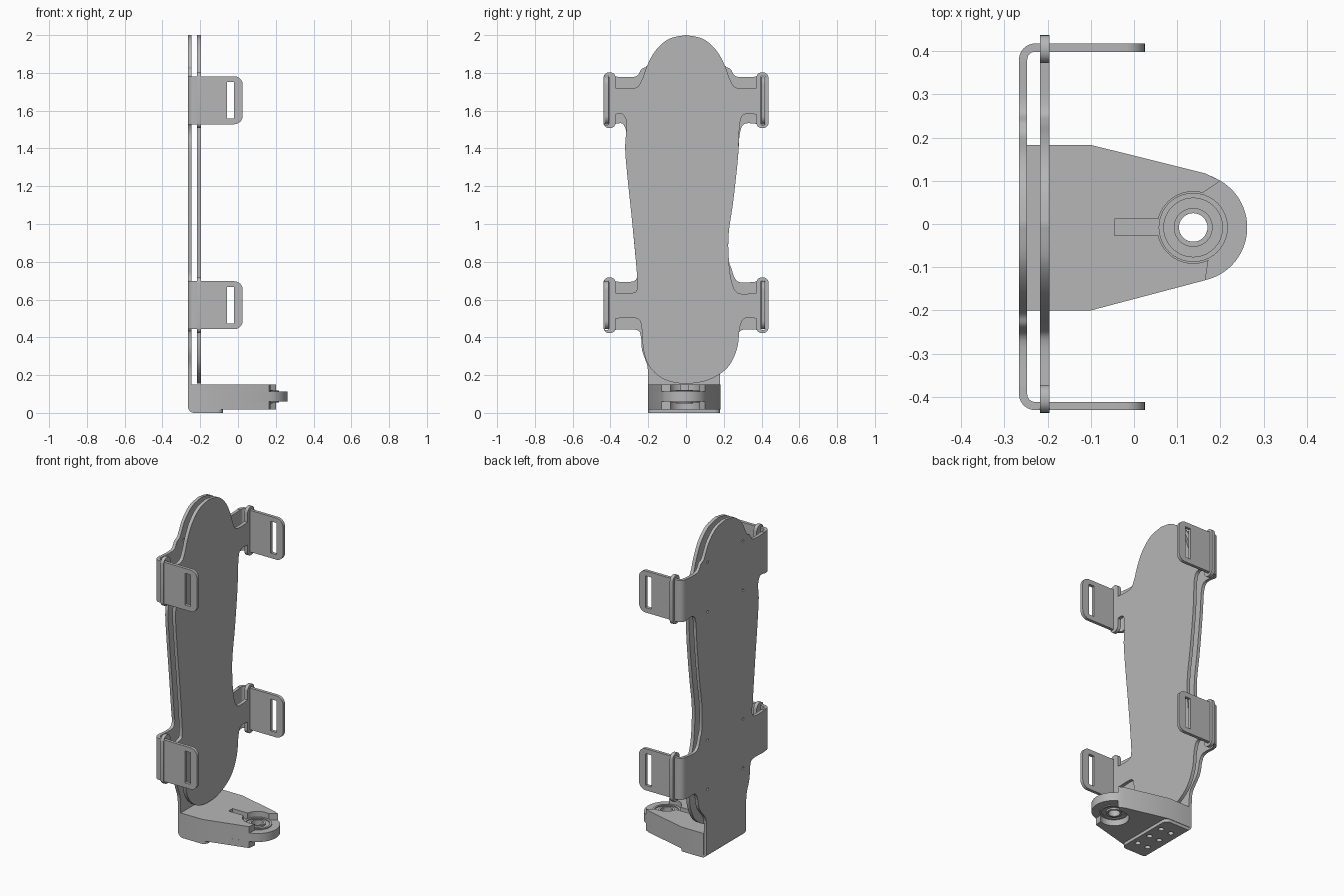
import bpy, bmesh, math
from mathutils import Matrix, Vector

if "Cube" in bpy.data.objects:
    bpy.data.objects.remove(bpy.data.objects["Cube"])

grey = bpy.data.materials.new("plain grey")
grey.use_nodes = True
colour = (0.47, 0.47, 0.47, 1)
grey.diffuse_color = colour
grey.node_tree.nodes["Principled BSDF"].inputs["Base Color"].default_value = colour

AXES = {
    "xy": ((1, 0, 0), (0, 1, 0), (0, 0, 1)),
    "yz": ((0, 1, 0), (0, 0, 1), (1, 0, 0)),
    "xz": ((1, 0, 0), (0, 0, 1), (0, -1, 0)),
}


def slab(name, loops, plane, lo, hi):
    """Flat sheet: outer loop plus hole loops in a plane, from lo to hi along its normal."""
    cu = bpy.data.curves.new(name, "CURVE")
    cu.dimensions = "2D"
    cu.fill_mode = "BOTH"
    cu.extrude = (hi - lo) / 2
    for loop in loops:
        sp = cu.splines.new("POLY")
        sp.points.add(len(loop) - 1)
        for p, (a, b) in zip(sp.points, loop):
            p.co = (a, b, 0, 1)
        sp.use_cyclic_u = True
    tmp = bpy.data.objects.new("outline", cu)
    bpy.context.collection.objects.link(tmp)
    dg = bpy.context.evaluated_depsgraph_get()
    me = bpy.data.meshes.new_from_object(tmp.evaluated_get(dg))
    bpy.data.objects.remove(tmp)
    a, b, n = (Vector(v) for v in AXES[plane])
    mid = Vector(map(abs, n)) * (lo + hi) / 2
    me.transform(Matrix.Translation(mid) @ Matrix((a, b, n)).transposed().to_4x4())
    bm = bmesh.new()
    bm.from_mesh(me)
    bmesh.ops.remove_doubles(bm, verts=bm.verts, dist=0.0001)
    bmesh.ops.recalc_face_normals(bm, faces=bm.faces)
    bm.to_mesh(me)
    bm.free()
    me.name = name
    me.materials.clear()
    me.materials.append(grey)
    ob = bpy.data.objects.new(name, me)
    bpy.context.collection.objects.link(ob)
    bpy.ops.object.select_all(action="DESELECT")
    ob.select_set(True)
    bpy.context.view_layer.objects.active = ob
    bpy.ops.object.shade_smooth_by_angle()
    return ob


def arc(cx, cy, r, start, end, n=10):
    angles = [math.radians(start + (end - start) * i / n) for i in range(n + 1)]
    return [(cx + r * math.cos(t), cy + r * math.sin(t)) for t in angles]


def circle(cx, cy, r, n=32):
    return arc(cx, cy, r, 0, 360, n)[:-1]


def rounded(x0, x1, y0, y1, r):
    return (arc(x1 - r, y1 - r, r, 0, 90, 6) + arc(x0 + r, y1 - r, r, 90, 180, 6)
            + arc(x0 + r, y0 + r, r, 180, 270, 6) + arc(x1 - r, y0 + r, r, 270, 360, 6))


def smooth(pts, steps=6):
    """Smooth run through the points, ending on the first and last."""
    p = [Vector(q) for q in [pts[0], *pts, pts[-1]]]
    out = []
    for a, b, c, d in zip(p, p[1:], p[2:], p[3:]):
        for i in range(steps):
            t = i / steps
            out.append(0.5 * (2 * b + (c - a) * t + (2 * a - 5 * b + 4 * c - d) * t * t
                              + (3 * b - a - 3 * c + d) * t ** 3))
    return [tuple(v) for v in out] + [pts[-1]]


TAB = 0.375
STRAPS = (0.57, 1.655)       # heights of the strap arms
SIDES = (-0.421, 0.408)      # middle of each arm across the width


def mirror(run):
    return run + [(-y, z) for y, z in reversed(run[:-1])]


def waist_right(top, bottom):
    return smooth([(TAB, top), (0.31, top), (0.285, top - 0.05), (0.275, 1.35), (0.25, 1.12),
                   (0.226, 0.95), (0.226, 0.82), (0.24, bottom + 0.07),
                   (0.275, bottom), (TAB, bottom)])


def waist_left(top, bottom):
    return smooth([(-TAB, bottom), (-0.285, bottom), (-0.258, bottom + 0.03), (-0.265, 0.8),
                   (-0.287, 1.03), (-0.31, 1.25), (-0.322, 1.4), (-0.315, top - 0.05),
                   (-0.335, top), (-TAB, top)])


def head(z):
    run = smooth([(-TAB, z), (-0.27, z), (-0.235, z + 0.04), (-0.205, 1.84),
                  (-0.16, 1.92), (-0.09, 1.98), (0, 2)])
    return mirror(run)


# Contoured front pad with narrow tabs
foot = smooth([(TAB, 0.5), (0.31, 0.5), (0.285, 0.45), (0.27, 0.34), (0.22, 0.24), (0.12, 0.175),
               (0, 0.155), (-0.11, 0.175), (-0.19, 0.24), (-0.225, 0.33), (-0.235, 0.45),
               (-0.26, 0.5), (-TAB, 0.5)])
pad = head(1.72) + waist_right(1.58, 0.635) + foot + waist_left(1.58, 0.635)
slab("front_pad", [pad], "yz", -0.217, -0.196)

# Back plate with wide arms, mounting holes and a straight lower tail
tail = (smooth([(TAB, 0.44), (0.3, 0.44), (0.272, 0.41), (0.25, 0.33), (0.19, 0.25), (0.18, 0.18)])
        + [(0.18, 0.035), (-0.2, 0.035)]
        + smooth([(-0.2, 0.18), (-0.205, 0.25), (-0.232, 0.33), (-0.24, 0.41),
                  (-0.265, 0.44), (-TAB, 0.44)]))
plate = head(1.78) + waist_right(1.53, 0.695) + tail + waist_left(1.53, 0.695)
holes = [circle(y, z + dz, 0.008, 12) for y in (-0.17, 0.17) for z in STRAPS for dz in (-0.15, 0.15)]
slab("back_plate", [plate] + holes, "yz", -0.266, -0.247)

# Strap arms: plate extension, bend, slotted flange, and the pad's guide loop
BEND = 0.037
for z in STRAPS:
    lo, hi = z - 0.127, z + 0.127
    level = "upper" if z > 1 else "lower"
    for y in SIDES:
        s = math.copysign(1, y)
        where = level + ("_back" if y > 0 else "_front")
        edge = y + s * 0.0095
        cx, cy = -0.266 + BEND, edge - s * BEND
        slab(where + "_arm_root", [rounded(min(s * TAB, cy), max(s * TAB, cy), lo, hi, 0.0001)],
             "yz", -0.266, -0.247)
        bend = arc(cx, cy, BEND, 180, 180 - s * 90) + arc(cx, cy, BEND - 0.019, 180 - s * 90, 180)
        slab(where + "_arm_bend", [bend], "xy", lo, hi)
        corner = 0.045
        flange = ([(cx, hi)] + [(cx, lo)] + arc(0.025 - corner, lo + corner, corner, -90, 0)
                  + arc(0.025 - corner, hi - corner, corner, 0, 90))
        slab(where + "_flange", [flange, rounded(-0.058, -0.02, z - 0.097, z + 0.097, 0.003)],
             "xz", y - 0.0095, y + 0.0095)
        inner, outer = sorted((s * 0.372, s * 0.437))
        slab(where + "_guide_loop",
             [rounded(inner, outer, z - 0.148, z + 0.148, 0.03),
              rounded(y - 0.0125, y + 0.0125, z - 0.132, z + 0.132, 0.012)], "yz", -0.217, -0.196)

# Folded foot of the back plate, with two rows of holes underneath
slab("foot_bend", [arc(-0.231, 0.035, 0.035, 180, 270) + arc(-0.231, 0.035, 0.016, 270, 180)],
     "xz", -0.2, 0.18)
foot_plate = ([(-0.231, 0.18), (-0.231, -0.2)] + arc(-0.11, -0.17, 0.03, -90, 0)
              + arc(-0.11, 0.15, 0.03, 0, 90))
slab("foot_plate", [foot_plate] + [circle(x, y, 0.016, 20) for x in (-0.19, -0.12)
                                   for y in (-0.11, -0.01, 0.09)], "xy", 0, 0.019)

# Hinge block: full middle layer, with cheeks cut back around the joint
JX, JY = 0.137, -0.008
back = [(-0.1, -0.2), (-0.248, -0.2), (-0.248, 0.183), (-0.1, 0.183)]
hole = circle(JX, JY, 0.033)
tongue = back + [(0.165, 0.117)] + arc(JX, JY, 0.125, 65, -72, 28)
slab("hinge_tongue", [tongue, hole], "xy", 0.06, 0.112)
rim = back + [(0.165, 0.117), (0.2, 0.1)]
tip = [(0.165, -0.13)]
slab("lower_cheek", [rim + arc(JX, JY, 0.083, 75, 295, 32) + tip], "xy", 0.019, 0.06)
slot = [(-0.045, 0.012), (-0.045, -0.027)]
slab("upper_cheek", [rim + arc(JX, JY, 0.083, 75, 166, 14) + slot
                     + arc(JX, JY, 0.083, 193, 295, 16) + tip], "xy", 0.112, 0.15)

# Raised bearing rings around the hinge hole
for name, r0, r1, h in (("bearing_inner_ring", 0.033, 0.045, 0.01),
                        ("bearing_outer_ring", 0.068, 0.08, 0.006)):
    slab(name, [circle(JX, JY, r1, 40), circle(JX, JY, r0, 40)], "xy", 0.06 - h, 0.112 + h)
